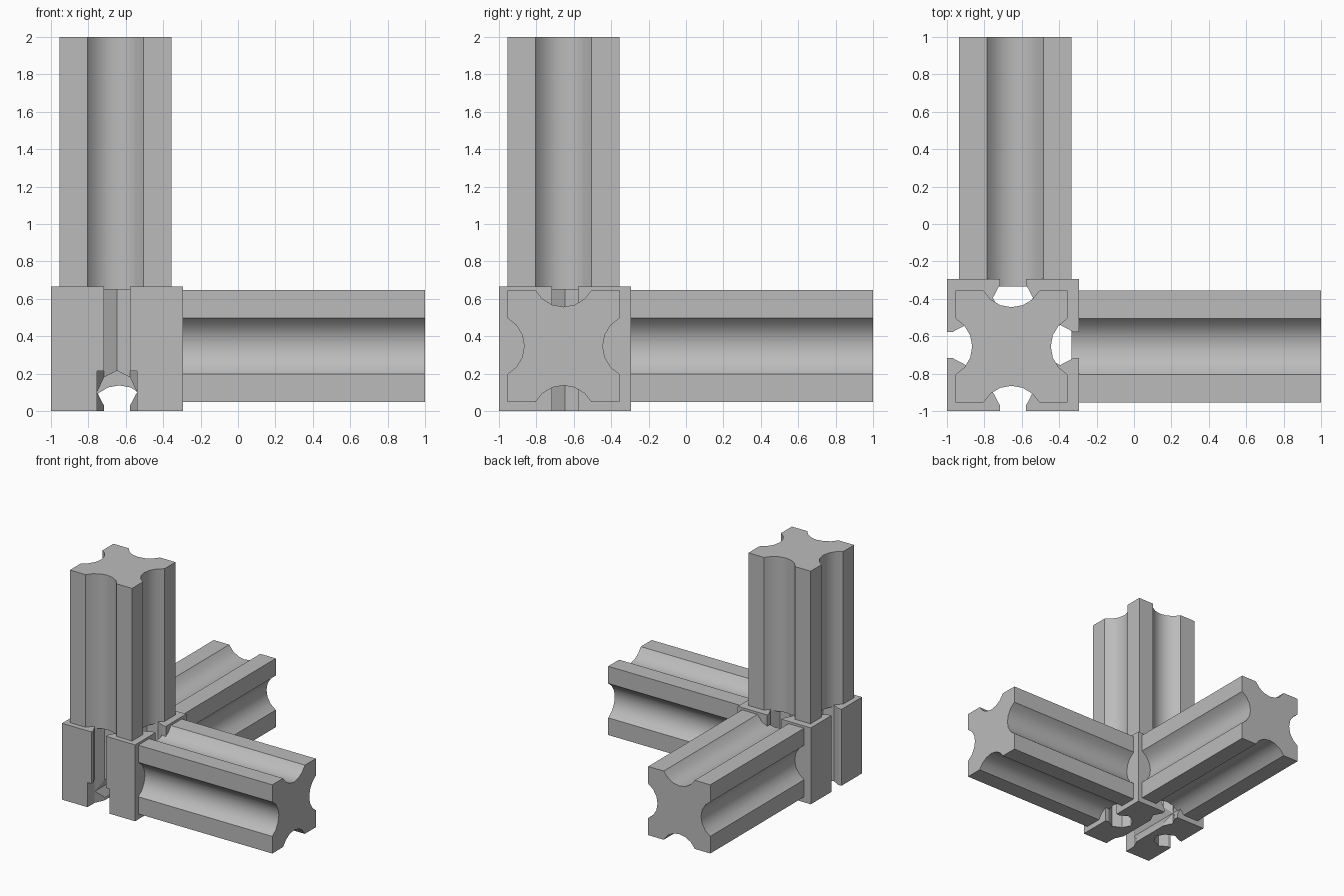
import bpy, bmesh, math
from mathutils import Matrix, Vector

old = bpy.data.objects.get("Cube")
if old:
    bpy.data.objects.remove(old)

grey = bpy.data.materials.new("mid grey")
grey.use_nodes = True
COLOUR = (0.5, 0.5, 0.5, 1)
grey.diffuse_color = COLOUR
grey.node_tree.nodes["Principled BSDF"].inputs["Base Color"].default_value = COLOUR


def prism(name, outline, length, matrix):
    """Extrude a 2D outline along local z, then place it."""
    bm = bmesh.new()
    face = bm.faces.new([bm.verts.new((x, y, 0)) for x, y in outline])
    grown = bmesh.ops.extrude_face_region(bm, geom=[face])
    top = [v for v in grown["geom"] if isinstance(v, bmesh.types.BMVert)]
    bmesh.ops.translate(bm, verts=top, vec=(0, 0, length))
    bm.transform(matrix)
    bmesh.ops.recalc_face_normals(bm, faces=bm.faces)
    mesh = bpy.data.meshes.new(name)
    bm.to_mesh(mesh)
    bm.free()
    mesh.materials.append(grey)
    obj = bpy.data.objects.new(name, mesh)
    bpy.context.collection.objects.link(obj)
    return obj


def four_sided(half, notch):
    """Square outline with the same notch (along, depth) in each side."""
    points = []
    for turn in range(4):
        spin = Matrix.Rotation(turn * math.pi / 2, 2)
        side = [(-half, -half)] + [(x, depth - half) for x, depth in notch]
        points += [tuple(spin @ Vector(p)) for p in side]
    return points


def cut(target, cutter):
    cutter.hide_render = True
    cutter.hide_viewport = True
    mod = target.modifiers.new(cutter.name, 'BOOLEAN')
    mod.operation = 'DIFFERENCE'
    mod.solver = 'EXACT'
    mod.object = cutter


# Dovetail slot: narrow mouth, wide middle, pointed floor
half_slot = [(0.07, 0), (0.07, 0.03), (0.107, 0.1), (0.07, 0.18)]
slot = [(-x, d) for x, d in half_slot] + [(0, 0.215)] + half_slot[::-1]

# Rounded groove for the arms
RADIUS, CHORD = 0.17, 0.15
sweep = math.asin(CHORD / RADIUS)
rise = RADIUS * math.cos(sweep)
angles = [sweep * (i / 3 - 1) for i in range(7)]
groove = [(RADIUS * math.sin(a), RADIUS * math.cos(a) - rise) for a in angles]

# Corner block with four upright slots
MID = -0.647
block = prism("corner_block", four_sided(0.353, slot), 0.667,
              Matrix.Translation((MID, MID, 0)))

# Slot along the underside, and the cleared mouth at its front end
along_y = Matrix.Rotation(-math.pi / 2, 4, 'X') @ Matrix.Diagonal((1, -1, 1, 1))
under = [(-0.07, -0.1)] + slot[1:-1] + [(0.07, -0.1)]
cut(block, prism("underside_slot_cutter", under, 1.2,
                 Matrix.Translation((MID, -1.2, 0)) @ along_y))
mouth = [(-0.107, -0.1), (0.107, -0.1), (0.107, 0.215), (-0.107, 0.215)]
cut(block, prism("front_mouth_cutter", mouth, 0.3,
                 Matrix.Translation((MID, -1.2, 0)) @ along_y))

# Three grooved arms
arm = four_sided(0.3, groove)
along_x = Matrix.Rotation(math.pi / 2, 4, 'Y')
arms = [
    ("upright_arm", 1.35, (-0.655, -0.655, 0.65), Matrix.Identity(4)),
    ("side_arm", 1.333, (-0.333, -0.655, 0.347), along_x),
    ("back_arm", 1.333, (-0.635, -0.333, 0.347), along_y),
]
for name, length, place, turn in arms:
    obj = prism(name, arm, length, Matrix.Translation(place) @ turn)
    bpy.ops.object.select_all(action='DESELECT')
    obj.select_set(True)
    bpy.context.view_layer.objects.active = obj
    bpy.ops.object.shade_smooth_by_angle(angle=math.radians(30))
